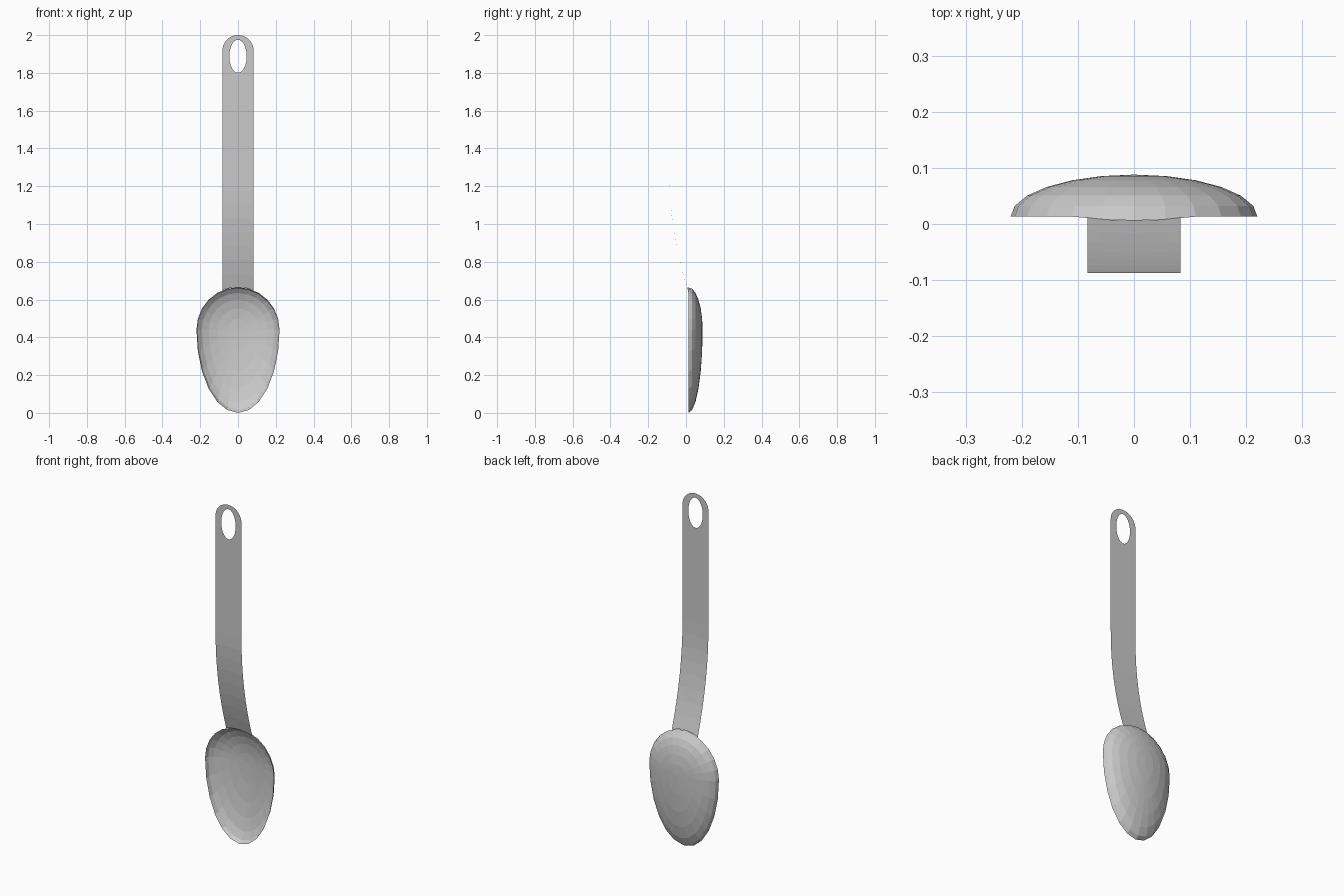
import bpy, bmesh
from math import sin, cos, pi, radians

cube = bpy.data.objects.get("Cube")
if cube:
    bpy.data.objects.remove(cube)

steel = bpy.data.materials.new("grey metal")
steel.use_nodes = True
GREY = (0.6, 0.6, 0.6, 1)
steel.diffuse_color = GREY
steel.node_tree.nodes["Principled BSDF"].inputs["Base Color"].default_value = GREY

HALF, TOP_C, PLATE_Z = 0.083, 1.917, 1.70      # handle half width, tip centre, plate bottom
BOWL_W, BOWL_UP, BOWL_DOWN, BOWL_Z = 0.22, 0.225, 0.44, 0.44
RIM_Y, DEPTH, BEND_Z, SEGS = 0.013, 0.075, 1.25, 24


def handle_y(z):
    """Straight above the bend, sweeping back below it."""
    return -0.087 + 0.272 * max(0, BEND_Z - z) ** 2


def rim_z(x):
    """Height of the upper bowl rim."""
    return BOWL_Z + BOWL_UP * (1 - (x / BOWL_W) ** 2) ** 0.5


def finish(bm, name):
    bmesh.ops.remove_doubles(bm, verts=bm.verts, dist=1e-5)
    bmesh.ops.recalc_face_normals(bm, faces=bm.faces)
    mesh = bpy.data.meshes.new(name)
    bm.to_mesh(mesh)
    bm.free()
    mesh.materials.append(steel)
    obj = bpy.data.objects.new(name, mesh)
    bpy.context.collection.objects.link(obj)
    return obj


def skin(bm, rows, closed):
    """Join neighbouring rows of points with quads."""
    grid = [[bm.verts.new(p) for p in row] for row in rows]
    n = len(grid[0])
    for a, b in zip(grid, grid[1:]):
        for i in range(n if closed else n - 1):
            j = (i + 1) % n
            bm.faces.new((a[i], a[j], b[j], b[i]))


# Handle: rounded tip plate around the oval hanging hole
bm = bmesh.new()
inner, outer = [], []
steps = 48
for i in range(steps):
    c, s = cos(2 * pi * i / steps), sin(2 * pi * i / steps)
    inner.append((0.046 * c, handle_y(2), 1.888 + 0.087 * s))
    if s >= 0:
        outer.append((HALF * c, handle_y(2), TOP_C + HALF * s))
    else:
        m = max(abs(c), abs(s))
        outer.append((HALF * c / m, handle_y(2), TOP_C + (TOP_C - PLATE_Z) * s / m))
skin(bm, [inner, outer], True)

# Handle: straight strip, then the bend down to the bowl rim
xs = sorted(p[0] for p in outer if abs(p[2] - PLATE_Z) < 1e-5)
rows = [[(x, handle_y(2), PLATE_Z) for x in xs]]
bend = 8
for k in range(bend + 1):
    row = []
    for x in xs:
        z = BEND_Z + (rim_z(x) - BEND_Z) * k / bend
        row.append((x, handle_y(z), z))
    rows.append(row)
skin(bm, rows, False)
finish(bm, "handle")

# Bowl: open half egg, rounder at the handle end
bm = bmesh.new()
rings = []
for k in range(7):
    lat = radians(15 * k)
    ring = []
    for i in range(SEGS):
        a = 2 * pi * i / SEGS
        x = BOWL_W * cos(a) * cos(lat)
        z = BOWL_Z + (BOWL_UP if sin(a) > 0 else BOWL_DOWN) * sin(a) * cos(lat)
        y = RIM_Y + DEPTH * sin(lat)
        if k == 0 and sin(a) > 0 and abs(x) < HALF:
            y = handle_y(z)                    # rim meets the handle
        ring.append((x, y, z))
    rings.append(ring)
skin(bm, rings[:-1], True)
# close the deepest point of the bowl
bm.verts.ensure_lookup_table()
last = list(bm.verts)[-SEGS:]
pole = bm.verts.new((0, RIM_Y + DEPTH, BOWL_Z))
for i in range(SEGS):
    bm.faces.new((last[i], last[(i + 1) % SEGS], pole))
finish(bm, "bowl")
